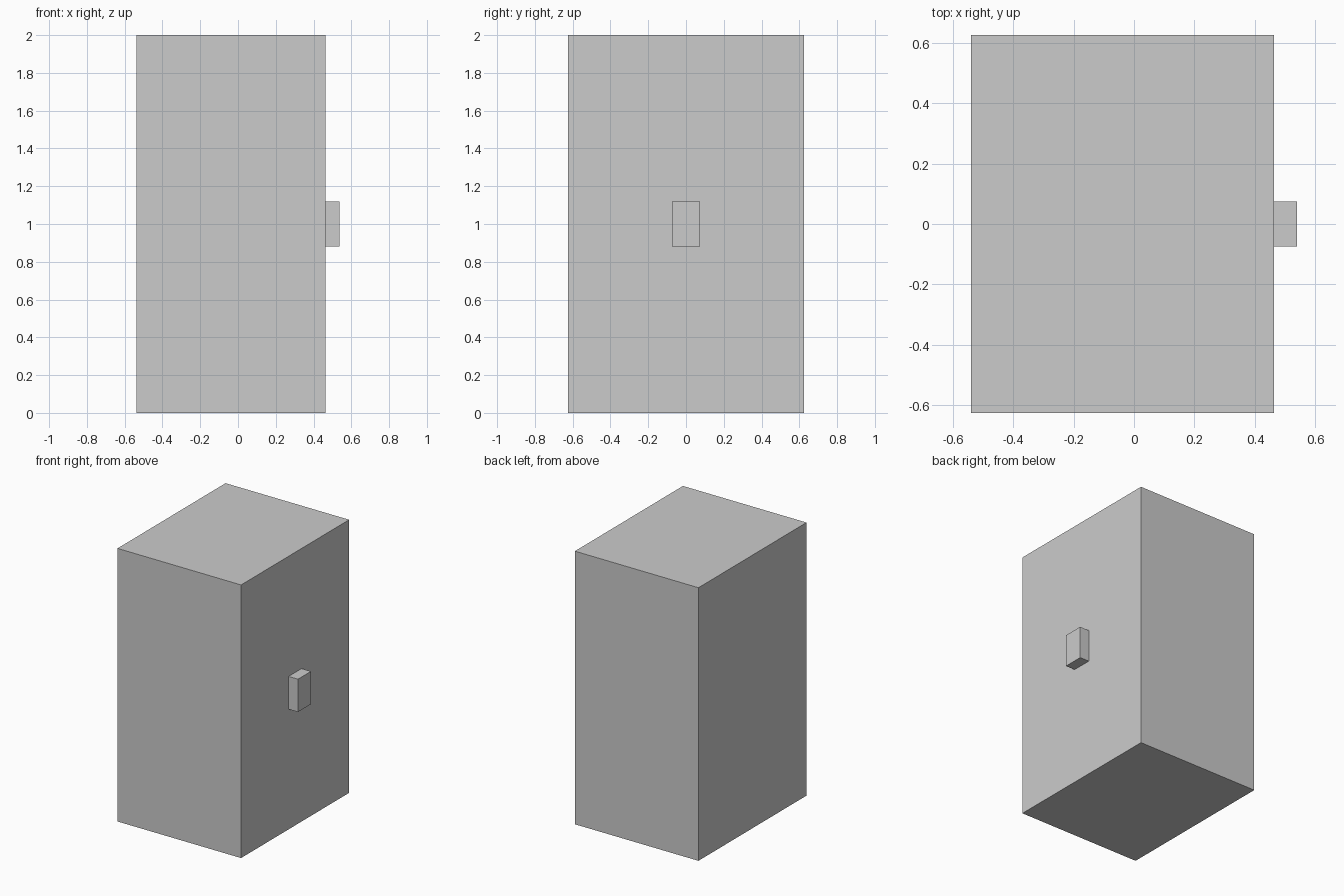
import bpy

if "Cube" in bpy.data.objects:
    bpy.data.objects.remove(bpy.data.objects["Cube"])


def box(name, x, y, z):
    """Add a box spanning the given (min, max) ranges."""
    spans = (x, y, z)
    bpy.ops.mesh.primitive_cube_add(size=1, location=[(a + b) / 2 for a, b in spans])
    obj = bpy.context.object
    obj.name = name
    obj.scale = [b - a for a, b in spans]
    bpy.ops.object.transform_apply(location=False, rotation=False, scale=True)
    return obj


# Main cabinet block
box("cabinet_body", (-0.5385, 0.4625), (-0.625, 0.625), (0, 2))

# Small handle standing out from the right face
box("handle", (0.4625, 0.5385), (-0.075, 0.075), (0.88, 1.12))
